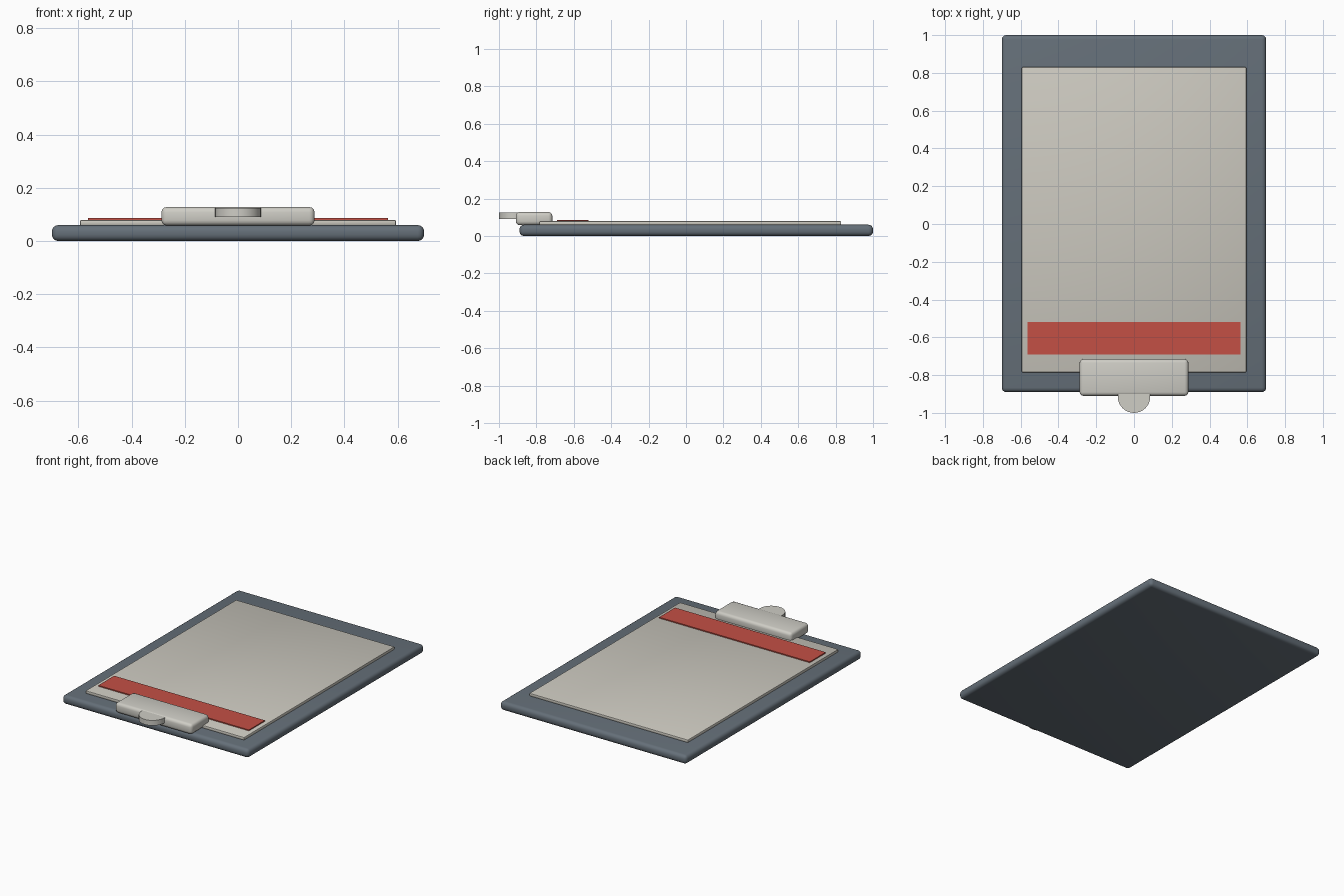
import bpy
import math

cube = bpy.data.objects.get("Cube")
if cube:
    bpy.data.objects.remove(cube, do_unlink=True)


def material(name, rgb):
    mat = bpy.data.materials.new(name)
    mat.use_nodes = True
    mat.diffuse_color = (*rgb, 1)
    mat.node_tree.nodes["Principled BSDF"].inputs["Base Color"].default_value = (*rgb, 1)
    return mat


slate = material("slate", (0.13, 0.16, 0.19))
paper_white = material("paper_white", (0.60, 0.58, 0.52))
clip_grey = material("clip_grey", (0.62, 0.61, 0.56))
red = material("red", (0.55, 0.08, 0.06))


def finish(obj, name, mat, bevel=0, segments=3):
    """Name, colour, bevel and smooth a part."""
    obj.name = name
    obj.data.materials.append(mat)
    if bevel:
        mod = obj.modifiers.new("rounded_edges", 'BEVEL')
        mod.width = bevel
        mod.segments = segments
        bpy.ops.object.modifier_apply(modifier=mod.name)
    bpy.ops.object.shade_smooth_by_angle(angle=math.radians(35))


def slab(name, mat, half_width, y, z, bevel=0, segments=3):
    """Box centred on x, spanning the given y and z ranges."""
    bpy.ops.mesh.primitive_cube_add(size=1, location=(0, sum(y) / 2, sum(z) / 2))
    obj = bpy.context.object
    obj.scale = (2 * half_width, y[1] - y[0], z[1] - z[0])
    bpy.ops.object.transform_apply(location=False, rotation=False, scale=True)
    finish(obj, name, mat, bevel, segments)


# Backing board, sheet and header strip
slab("board", slate, 0.70, (-0.89, 1.0), (0, 0.06), 0.024, 4)
slab("paper", paper_white, 0.595, (-0.785, 0.83), (0.058, 0.079), 0.006, 2)
slab("header_strip", red, 0.565, (-0.69, -0.52), (0.078, 0.086))

# Clip body and its rounded finger tab
slab("clip_body", clip_grey, 0.288, (-0.91, -0.715), (0.058, 0.128), 0.02, 3)
bpy.ops.mesh.primitive_cylinder_add(vertices=32, radius=0.086, depth=0.035,
                                    location=(0, -0.914, 0.107))
finish(bpy.context.object, "clip_tab", clip_grey)
